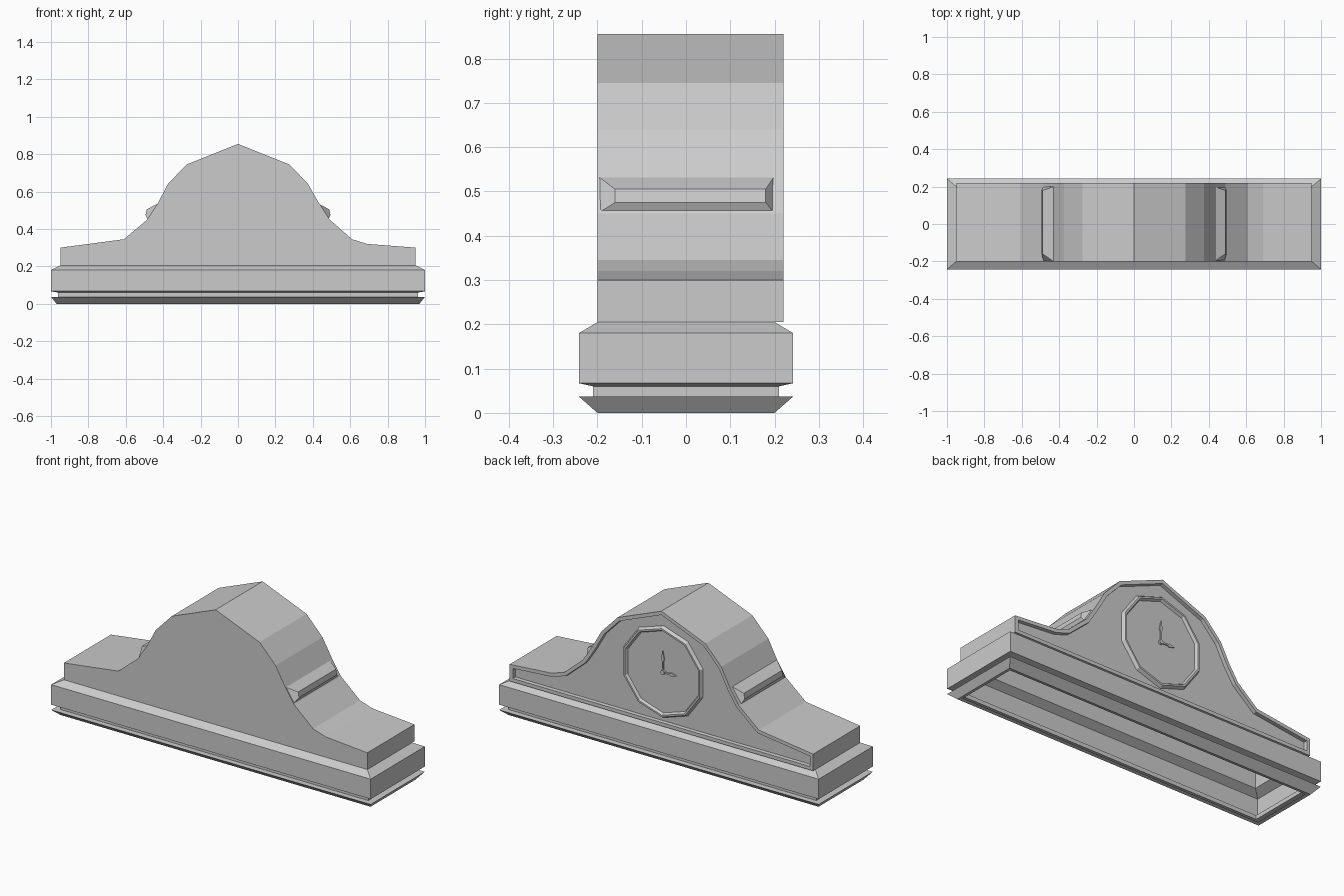
import bpy, bmesh, math

if "Cube" in bpy.data.objects:
    bpy.data.objects.remove(bpy.data.objects["Cube"])


def finish(bm, name):
    bmesh.ops.recalc_face_normals(bm, faces=bm.faces)
    me = bpy.data.meshes.new(name)
    bm.to_mesh(me)
    bm.free()
    ob = bpy.data.objects.new(name, me)
    bpy.context.collection.objects.link(ob)
    return ob


def loft(rings, cap_start=False, cap_end=False, skip=()):
    """Bridge closed rings; skip holds (ring, side) pairs left open."""
    bm = bmesh.new()
    vs = [[bm.verts.new(p) for p in r] for r in rings]
    n = len(vs[0])
    for k in range(len(vs) - 1):
        for i in range(n):
            if (k, i) not in skip:
                j = (i + 1) % n
                bm.faces.new((vs[k][i], vs[k][j], vs[k + 1][j], vs[k + 1][i]))
    if cap_start:
        bm.faces.new(vs[0])
    cap = bm.faces.new(vs[-1]) if cap_end else None
    return bm, cap


# Moulded plinth: open-bottomed stack of rectangles (half x, half y, z)
steps = [(.95, .18, .004), (.97, .2, 0), (1, .242, .037), (.963, .21, .037),
         (.963, .21, .06), (1, .242, .067), (1, .242, .18), (.95, .2, .205)]
bm, _ = loft([[(-x, -y, z), (x, -y, z), (x, y, z), (-x, y, z)] for x, y, z in steps])
finish(bm, "plinth")

# Humped case with a recessed dial panel on the +y side
outline = [(-.95, .205), (-.95, .30), (-.61, .345), (-.485, .45), (-.43, .535),
           (-.375, .64), (-.275, .745), (0, .855), (.275, .745), (.375, .64),
           (.435, .535), (.49, .45), (.61, .345), (.69, .32), (.95, .30), (.95, .205)]
bm, cap = loft([[(x, y, z) for x, z in outline] for y in (-.2, .2, .22)],
               True, True, skip={(0, len(outline) - 1)})
bmesh.ops.recalc_face_normals(bm, faces=bm.faces)
for t in (.02, .002):
    bmesh.ops.inset_region(bm, faces=[cap], thickness=t, use_even_offset=True)
for v in cap.verts:
    v.co.y = .2
finish(bm, "case")

# Tapered side rails on both shoulders
for s, side in ((-1, "left"), (1, "right")):
    def quad(x0, z0, x1, z1, ya, yb):
        return [(s * x0, ya, z0), (s * x0, yb, z0), (s * x1, yb, z1), (s * x1, ya, z1)]
    bm, _ = loft([quad(.43, .535, .483, .45, -.2, .2),
                  quad(.488, .505, .494, .475, -.16, .18)], False, True)
    finish(bm, side + "_rail")

# Ten-sided bezel ring and dial
CZ = .505


def disc(r, y, n=10):
    return [(r * math.cos(2 * math.pi * (i + .5) / n), y,
             CZ + r * math.sin(2 * math.pi * (i + .5) / n)) for i in range(n)]


bm, _ = loft([disc(.26, .2), disc(.25, .218), disc(.24, .218), disc(.232, .203)], False, True)
finish(bm, "bezel_and_dial")

# Hands and hub
def hand(name, length, angle):
    pts = [(-.005, 0), (-.004, .5), (-.010, .62), (0, 1), (.010, .62), (.004, .5), (.005, 0)]
    c, sn = math.cos(angle), math.sin(angle)
    ring = [(u * c - v * length * sn, CZ + u * sn + v * length * c) for u, v in pts]
    bm, _ = loft([[(x, y, z) for x, z in ring] for y in (.204, .210)], False, True)
    finish(bm, name)


hand("upright_hand", .12, 0)
hand("level_hand", .085, math.pi / 2)
bm, _ = loft([disc(.014, .203, 8), disc(.012, .213, 8)], False, True)
finish(bm, "hand_hub")
